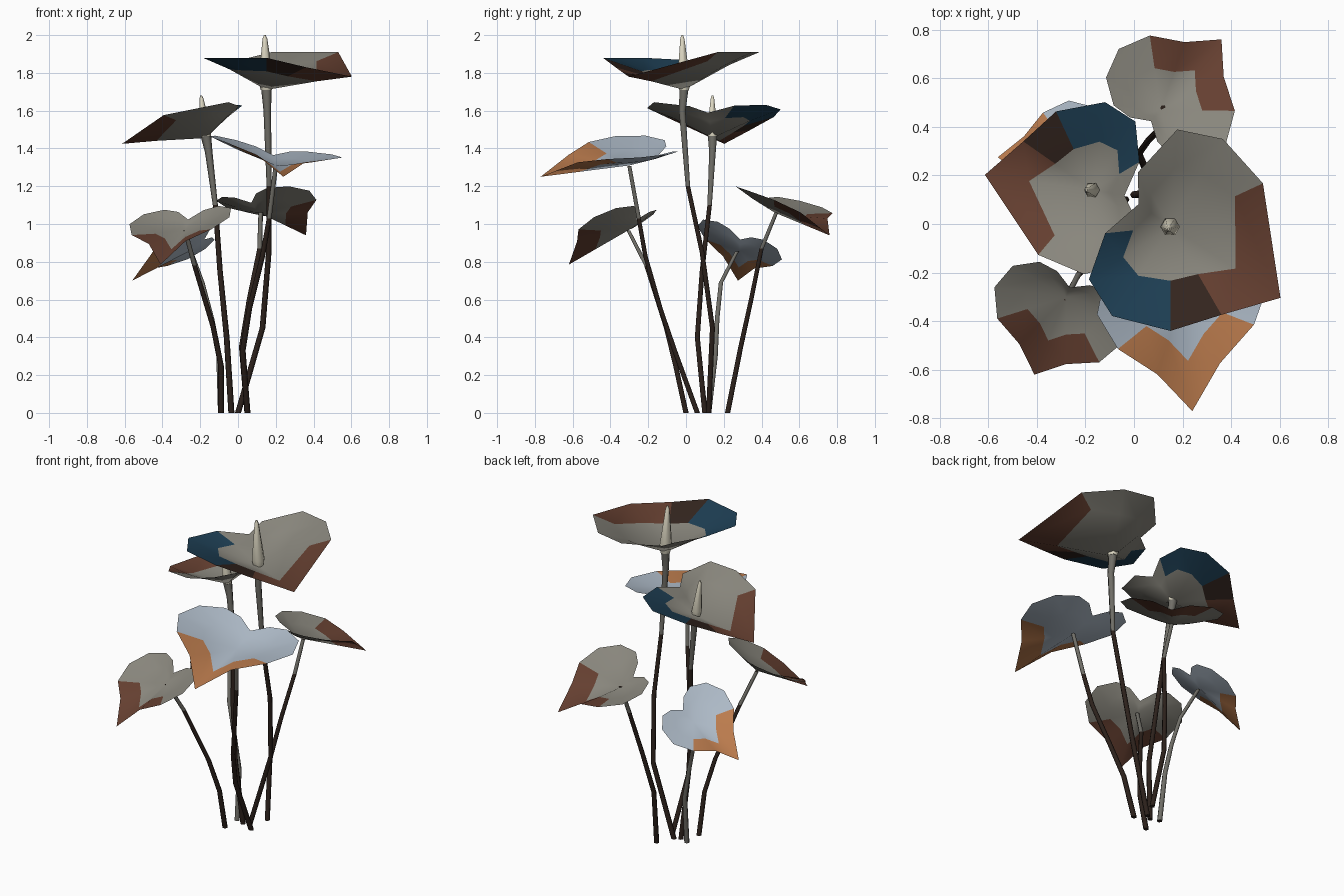
import bpy, bmesh, math
from mathutils import Vector

if "Cube" in bpy.data.objects:
    bpy.data.objects.remove(bpy.data.objects["Cube"])

def mat(name, r, g, b):
    m = bpy.data.materials.new(name)
    m.diffuse_color = (r, g, b, 1)
    m.use_nodes = True
    m.node_tree.nodes["Principled BSDF"].inputs["Base Color"].default_value = m.diffuse_color
    return m

GREY = mat("grey_leaf", .25, .24, .205)
BROWN = mat("brown", .13, .05, .03)
DARK = mat("dark_brown", .035, .019, .014)
BLUE = mat("blue", .013, .05, .09)
PALE = mat("pale_blue", .42, .49, .57)
ORANGE = mat("orange", .5, .2, .075)
IVORY = mat("ivory", .72, .68, .54)
STEM = mat("stem_dark", .025, .015, .011)
STEMG = mat("stem_grey", .16, .155, .135)

def finish(name, bm, mats):
    me = bpy.data.meshes.new(name)
    for f in bm.faces:
        f.smooth = len(f.verts) < 5
    bm.to_mesh(me)
    bm.free()
    for m in mats:
        me.materials.append(m)
    ob = bpy.data.objects.new(name, me)
    bpy.context.collection.objects.link(ob)

def blade(name, centre, inner, outer, bands, mats):
    """Funnel sheet: centre fan plus a rim band, coloured per segment."""
    bm = bmesh.new()
    c = bm.verts.new(centre)
    a = [bm.verts.new(p) for p in inner]
    b = [bm.verts.new(p) for p in outer]
    n = len(a)
    for i in range(n):
        j = (i + 1) % n
        bm.faces.new((c, a[i], a[j]))
        f = bm.faces.new((a[i], b[i], b[j], a[j]))
        f.material_index = bands.get(i, 0)
    bmesh.ops.recalc_face_normals(bm, faces=bm.faces)
    if sum(f.normal.z for f in bm.faces) < 0:
        bmesh.ops.reverse_faces(bm, faces=bm.faces)
    finish(name, bm, mats)

def tube(name, pts, radii, mats, split=9, sides=6):
    """Stem or spike through a few points; grey above the split height."""
    bm = bmesh.new()
    rings = []
    for p, r in zip(pts, radii):
        rings.append([bm.verts.new((p[0] + r * math.cos(k * math.tau / sides),
                                    p[1] + r * math.sin(k * math.tau / sides), p[2]))
                      for k in range(sides)])
    for lo, hi, p in zip(rings, rings[1:], pts):
        for k in range(sides):
            j = (k + 1) % sides
            f = bm.faces.new((lo[k], lo[j], hi[j], hi[k]))
            f.material_index = int(p[2] >= split)
    bm.faces.new(rings[0][::-1])
    bm.faces.new(rings[-1])
    finish(name, bm, mats)

# Heart leaf: one half as (forward, sideways, lift), mirrored
HALF = [(.68, .46, .75), (.45, 1, 1), (.12, 1.26, 1), (-.2, 1.1, .9), (-.37, .68, .75), (-.35, .32, .6)]
HEART = [(1, 0, 0)] + HALF + [(-.23, 0, .35)] + [(f, -s, h) for f, s, h in HALF[::-1]]
N = len(HEART)

def heart_leaf(name, centre, fwd, side, lift, shift, mats):
    c, F, S = Vector(centre), Vector(fwd), Vector(side)
    def place(k, lk):
        return [c + F * k * (f + (shift if 0 < f < .6 or f < 0 else shift / 2 if f < 1 else 0)) + S * s * k
                + Vector((0, 0, lift * h * lk)) for f, s, h in HEART]
    blade(name, c, place(.56, .5), place(1, 1), {0: 1, 1: 1, N - 2: 1, N - 1: 1}, mats)

heart_leaf("front_leaf", (.2, -.30, 1.31), (.04, -.47, -.06), (.28, .05, -.045), .10, -.1, [PALE, ORANGE])
heart_leaf("back_leaf", (.11, .47, 1.06), (.25, .29, -.12), (.175, -.155, .035), .095, .07, [GREY, BROWN])
heart_leaf("left_leaf", (-.28, -.30, .97), (-.13, -.32, -.185), (.21, -.09, .015), .09, .11, [GREY, BROWN])
heart_leaf("small_leaf", (-.25, .285, .86), (-.31, -.01, -.16), (.015, .178, -.07), .06, 0, [PALE, ORANGE])

# Flower: (angle, radius, height, inner ratio), clockwise from the brown edge
FLOWER = [(25, .42, .20, .70), (-33, .54, .07, .59), (-60, .42, .12, .54), (-90, .43, .17, .52),
          (-123, .44, .17, .55), (-147, .40, .17, .58), (-174, .27, .16, .57), (-215, .16, .13, .6),
          (-239, .26, .16, .6), (-274, .40, .20, .6), (-301, .42, .20, .6)]

def flower(name, centre, turn, size, tilt, tip):
    c = Vector(centre)
    inner, outer = [], []
    for a, r, h, k in FLOWER:
        t = math.radians(a + turn)
        x, y = size * r * math.cos(t), size * r * math.sin(t)
        outer.append(c + Vector((x, y, size * h + tilt * x)))
        inner.append(c + Vector((x * k, y * k, size * h * (k + .06) + tilt * x * k)))
    blade(name, c, inner, outer, {0: 1, 1: 1, 2: 2, 3: 3, 4: 3, 5: 3}, [GREY, BROWN, DARK, BLUE])
    # Central spike
    tip = Vector(tip)
    tube(name + "_spike", [c, c.lerp(tip, .15), c.lerp(tip, .93), tip],
         [.03 * size, .04 * size, .013 * size, .005], [IVORY])

flower("tall_flower", (.15, -.01, 1.71), 0, 1, 0, (.142, -.02, 2.0))
flower("second_flower", (-.17, .14, 1.455), 205, .83, .2, (-.195, .14, 1.68))

# Stems, base to top, with the height where grey begins
STEMS = {
    "tall_flower_stem": ([(0, .12, 0), (.13, .14, .45), (.163, .085, .85), (.165, .01, 1.2), (.155, -.02, 1.6), (.15, -.01, 1.72)], 1.1),
    "second_flower_stem": ([(-.035, .1, 0), (-.06, .06, .4), (-.095, .085, .75), (-.12, .125, 1.1), (-.155, .14, 1.38), (-.17, .14, 1.465)], 1.0),
    "front_leaf_stem": ([(.05, .06, 0), (.025, -.06, .33), (.06, -.135, .55), (.13, -.215, .83), (.165, -.25, 1.03), (.2, -.30, 1.307)], 1.0),
    "back_leaf_stem": ([(.05, .22, 0), (.02, .29, .35), (.06, .345, .6), (.115, .4, .87), (.12, .478, 1.06)], .85),
    "left_leaf_stem": ([(-.09, 0, 0), (-.09, -.055, .25), (-.13, -.105, .45), (-.23, -.21, .78), (-.28, -.305, .965)], .75),
    "small_leaf_stem": ([(-.09, .12, 0), (-.1, .155, .3), (-.14, .165, .5), (-.19, .185, .69), (-.25, .27, .855)], 0),
}
for name, (pts, split) in STEMS.items():
    n = len(pts)
    radii = [.016 - .004 * i / (n - 1) for i in range(n)]
    if "flower" in name:
        radii[-2:] = [.02, .028]
    tube(name, pts, radii, [STEM, STEMG], split)
